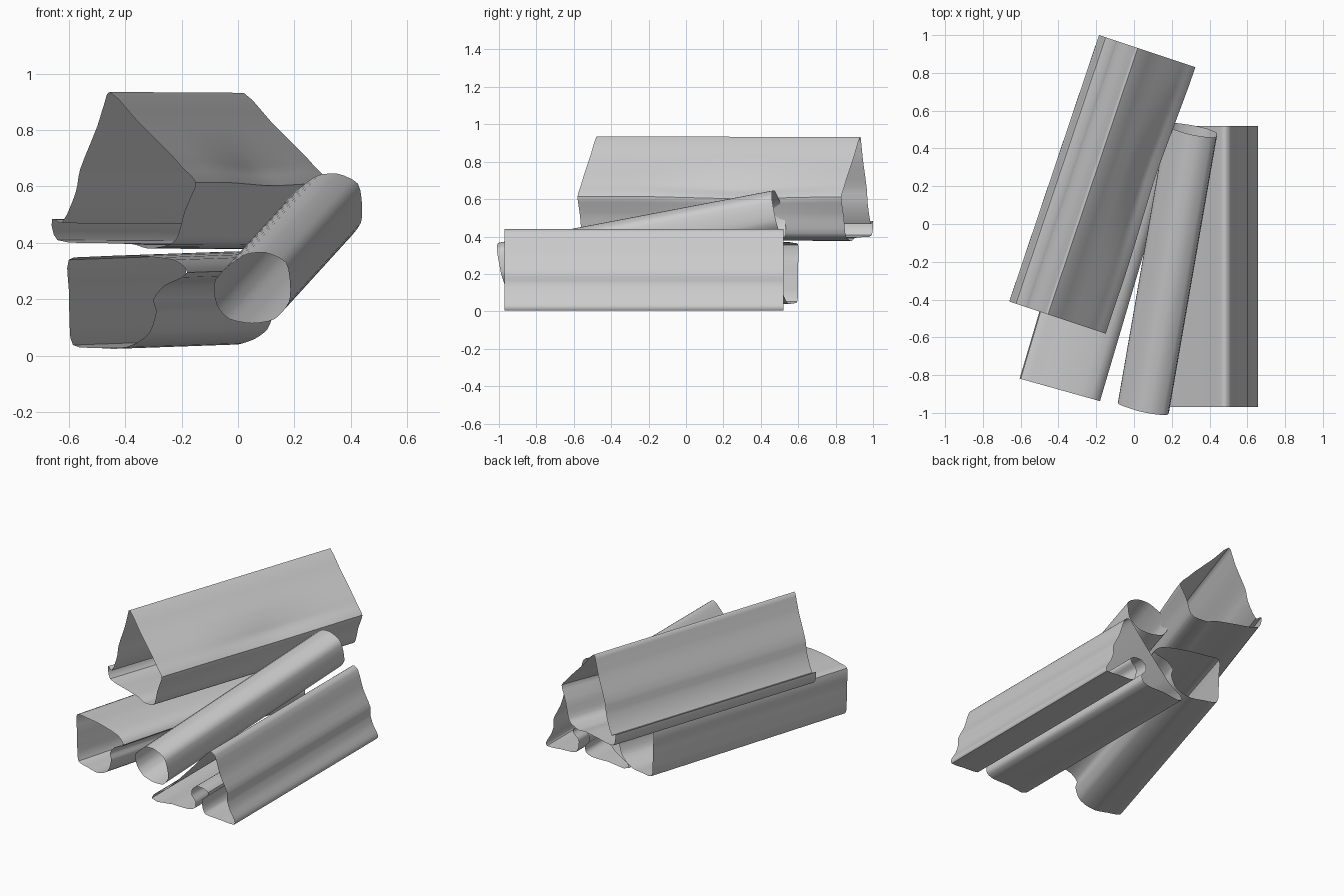
import bpy
import bmesh
from mathutils import Vector

if "Cube" in bpy.data.objects:
    bpy.data.objects.remove(bpy.data.objects["Cube"])

# One pale grey for all the bark shells
grey = bpy.data.materials.new("pale_grey")
grey.diffuse_color = (0.6, 0.6, 0.6, 1)
grey.use_nodes = True
grey.node_tree.nodes["Principled BSDF"].inputs["Base Color"].default_value = grey.diffuse_color


def smooth_loop(pts, steps=3, tension=0.35):
    """Round a closed outline with cardinal splines."""
    out, n = [], len(pts)
    p = [Vector(q) for q in pts]
    for i in range(n):
        a, b, c, d = p[i - 1], p[i], p[(i + 1) % n], p[(i + 2) % n]
        span = (c - b).length
        ta = (c - a).normalized() * span * tension * 2
        tb = (d - b).normalized() * span * tension * 2
        for k in range(steps):
            t = k / steps
            out.append(b * (2*t**3 - 3*t**2 + 1) + ta * (t**3 - 2*t**2 + t)
                       + c * (3*t**2 - 2*t**3) + tb * (t**3 - t**2))
    return out


def log_shell(name, outline, front_y, along, tilt=(0, 0), rings=8, bump=None):
    """Sweep an x-z outline along a vector into an open-ended hollow log.
    front_y(x, z) = front_y + tilt.x * x + tilt.z * z"""
    bm = bmesh.new()
    loop = smooth_loop(outline)
    along = Vector(along)
    prev = None
    for r in range(rings + 1):
        t = r / rings
        ring = []
        for q in loop:
            v = Vector((q.x, front_y + tilt[0]*q.x + tilt[1]*q.y, q.y)) + along * t
            if bump:
                v += bump(q, t)
            ring.append(bm.verts.new(v))
        if prev:
            for i in range(len(ring)):
                j = (i + 1) % len(ring)
                bm.faces.new((prev[i], prev[j], ring[j], ring[i]))
        prev = ring
    bmesh.ops.recalc_face_normals(bm, faces=bm.faces)
    # keep the outside of the open shell facing outward
    mid = sum((v.co for v in bm.verts), Vector()) / len(bm.verts)
    if sum((f.calc_center_median() - mid).dot(f.normal) * f.calc_area() for f in bm.faces) < 0:
        bmesh.ops.reverse_faces(bm, faces=bm.faces)
    me = bpy.data.meshes.new(name)
    bm.to_mesh(me)
    bm.free()
    me.materials.append(grey)
    ob = bpy.data.objects.new(name, me)
    bpy.context.collection.objects.link(ob)
    bpy.ops.object.select_all(action='DESELECT')
    ob.select_set(True)
    bpy.context.view_layer.objects.active = ob
    bpy.ops.object.shade_smooth_by_angle(angle=0.7)
    return ob


# Split log on the right, with a deep groove underneath
log_shell("right_split_log", [
    (0.05, 0.02), (0.20, 0.02), (0.32, 0.02), (0.365, 0.04), (0.37, 0.08),
    (0.34, 0.12), (0.345, 0.16), (0.38, 0.185), (0.43, 0.183), (0.46, 0.165),
    (0.455, 0.14), (0.42, 0.11), (0.42, 0.06), (0.44, 0.02), (0.55, 0.01),
    (0.65, 0.005), (0.655, 0.03), (0.62, 0.09), (0.60, 0.15), (0.60, 0.20),
    (0.55, 0.30), (0.51, 0.42), (0.48, 0.44), (0.45, 0.42), (0.38, 0.34),
    (0.25, 0.20), (0.15, 0.10)], -0.97, (0, 1.49, 0))

# Thin round log leaning on the pile
log_shell("leaning_log", [
    (-0.085, 0.22), (-0.08, 0.27), (-0.03, 0.32), (0.03, 0.36), (0.10, 0.365),
    (0.17, 0.33), (0.185, 0.25), (0.18, 0.19), (0.13, 0.13), (0.05, 0.115),
    (-0.03, 0.13), (-0.07, 0.17)], -0.915, (0.255, 1.47, 0.28), (-0.18, -0.2))


# Shallow hollow on the right flank of the top log
def hollow(q, t):
    d = (q - Vector((-0.20, 0.66))).length
    k = max(0, 1 - d / 0.16) * max(0, 1 - abs(t - 0.6) / 0.35)
    return Vector((-0.03, 0, -0.02)) * k


# Large wedge log on top, with a thin fin on its lower left
log_shell("top_wedge_log", [
    (-0.455, 0.935), (-0.36, 0.835), (-0.24, 0.715), (-0.20, 0.67), (-0.15, 0.615),
    (-0.165, 0.57), (-0.19, 0.51), (-0.215, 0.42), (-0.24, 0.395), (-0.32, 0.38),
    (-0.37, 0.395), (-0.50, 0.40), (-0.64, 0.41), (-0.66, 0.485), (-0.625, 0.47),
    (-0.575, 0.58), (-0.56, 0.66), (-0.50, 0.81), (-0.475, 0.89)],
    -0.63, (0.475, 1.41, -0.003), (-0.333, 0), rings=14, bump=hollow)

# Blocky log at the lower left
log_shell("lower_left_log", [
    (-0.60, 0.34), (-0.53, 0.35), (-0.40, 0.355), (-0.23, 0.34), (-0.18, 0.295),
    (-0.26, 0.25), (-0.30, 0.20), (-0.29, 0.155), (-0.315, 0.08), (-0.36, 0.045),
    (-0.42, 0.025), (-0.50, 0.028), (-0.585, 0.038), (-0.597, 0.13), (-0.60, 0.24)],
    -0.988, (0.42, 1.42, 0.015), (-0.28, 0))
